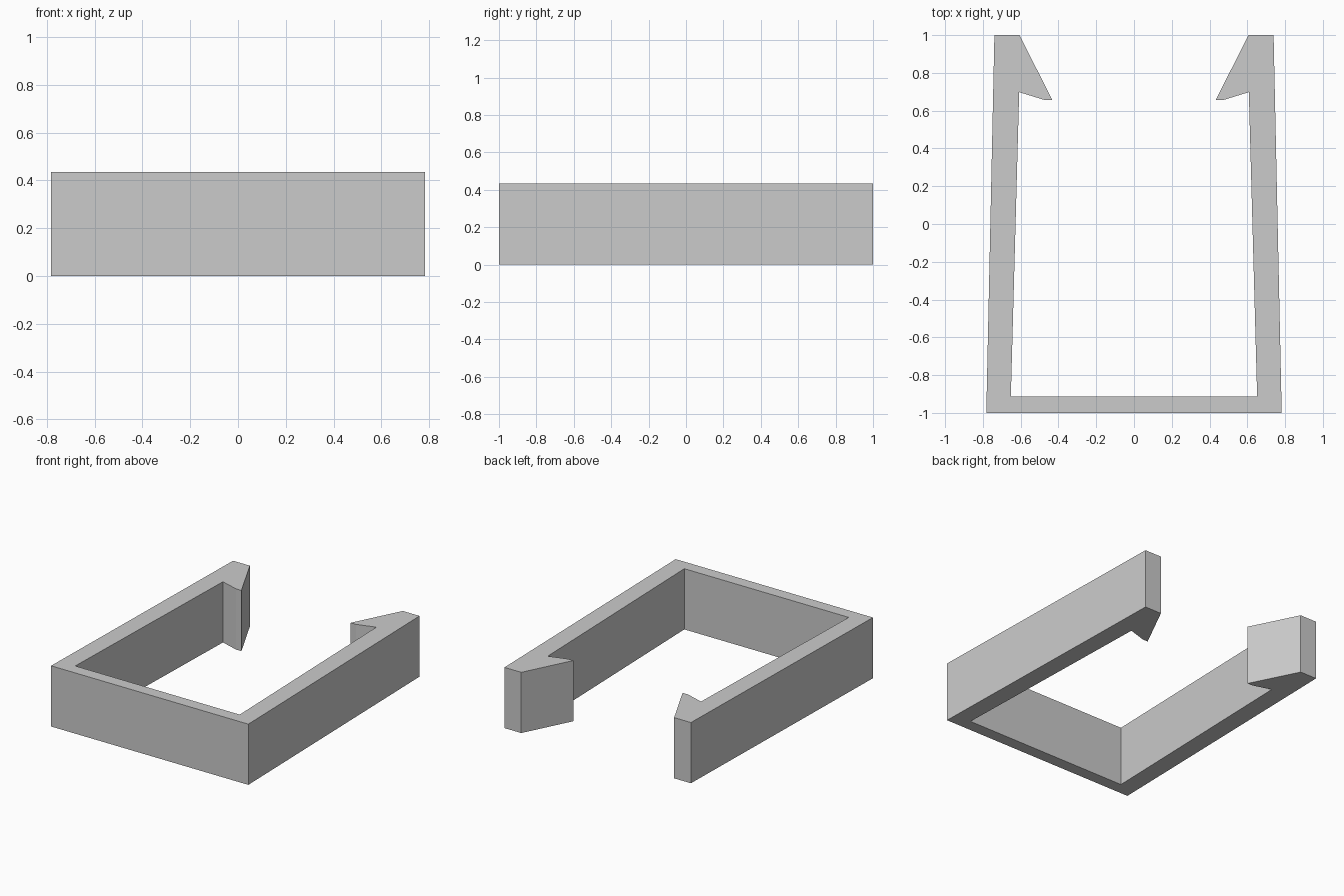
import bpy
import bmesh

HEIGHT = 0.435

cube = bpy.data.objects.get("Cube")
if cube:
    bpy.data.objects.remove(cube, do_unlink=True)

# Plain grey plastic
grey = bpy.data.materials.new("grey plastic")
grey.use_nodes = True
colour = (0.6, 0.6, 0.6, 1)
grey.diffuse_color = colour
grey.node_tree.nodes["Principled BSDF"].inputs["Base Color"].default_value = colour

# Left half of the clip outline: base, tapering arm, hooked tip
half = [(0.782, -1), (0.739, 1), (0.606, 1), (0.433, 0.657),
        (0.475, 0.657), (0.608, 0.698), (0.652, -0.912)]
outline = half + [(-x, y) for x, y in reversed(half)]

# Extrude the closed outline into a solid clip
bm = bmesh.new()
base = bm.faces.new([bm.verts.new((x, y, 0)) for x, y in outline])
result = bmesh.ops.extrude_face_region(bm, geom=[base], use_keep_orig=True)
top = [v for v in result["geom"] if isinstance(v, bmesh.types.BMVert)]
bmesh.ops.translate(bm, verts=top, vec=(0, 0, HEIGHT))
bmesh.ops.recalc_face_normals(bm, faces=bm.faces)

mesh = bpy.data.meshes.new("snap_clip")
bm.to_mesh(mesh)
bm.free()
mesh.materials.append(grey)
clip = bpy.data.objects.new("snap_clip", mesh)
bpy.context.collection.objects.link(clip)
